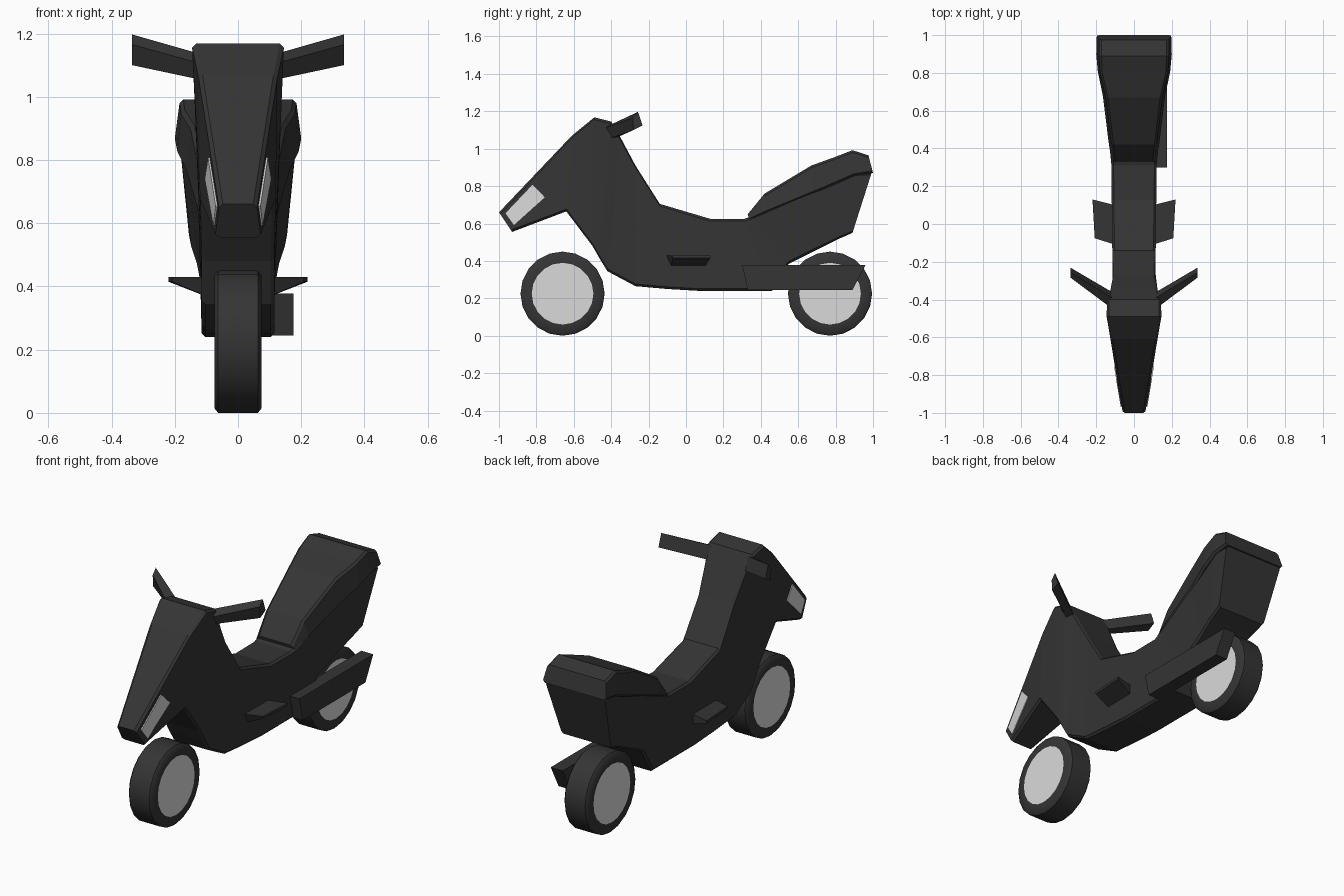
import bpy, bmesh, math
from mathutils import Vector

if "Cube" in bpy.data.objects:
    bpy.data.objects.remove(bpy.data.objects["Cube"])


def material(name, v):
    m = bpy.data.materials.new(name)
    m.diffuse_color = (v, v, v, 1)
    m.use_nodes = True
    m.node_tree.nodes["Principled BSDF"].inputs["Base Color"].default_value = m.diffuse_color
    return m


DARK = material("charcoal", 0.035)
LIGHT = material("light grey", 0.7)


def finish(bm, name, mats):
    bmesh.ops.recalc_face_normals(bm, faces=bm.faces)
    me = bpy.data.meshes.new(name)
    bm.to_mesh(me)
    bm.free()
    for m in mats:
        me.materials.append(m)
    ob = bpy.data.objects.new(name, me)
    bpy.context.collection.objects.link(ob)
    return ob


def skin(rings, name, mats):
    """Join closed rings of points into a capped solid."""
    bm = bmesh.new()
    vs = [[bm.verts.new(p) for p in r] for r in rings]
    n = len(vs[0])
    for a, b in zip(vs, vs[1:]):
        for i in range(n):
            j = (i + 1) % n
            bm.faces.new((a[i], a[j], b[j], b[i]))
    bm.faces.new(vs[0])
    bm.faces.new(vs[-1])
    return finish(bm, name, mats)


def loft(name, stations, c):
    """Each station: top y, z, half width, bottom y, z, half width; c = edge chamfer."""
    rings = []
    for ty, tz, tw, by, bz, bw in stations:
        t, b = Vector((0, ty, tz)), Vector((0, by, bz))
        d = (b - t).normalized() * c
        half = [(tw - c, t), (tw, t + d), (bw, b - d), (bw - c, b)]
        rings.append([(w, p.y, p.z) for w, p in half] +
                     [(-w, p.y, p.z) for w, p in reversed(half)])
    return skin(rings, name, [DARK])


def nose_w(y):
    return 0.06 + (y + 1) * 0.165


# Body: from nose, down over the footwell, to the tail
loft("body", [
    (-1.00, .66, nose_w(-1), -.93, .555, nose_w(-.93)),
    (-.61, 1.07, nose_w(-.61), -.64, .665, nose_w(-.64)),
    (-.49, 1.168, .145, -.50, .48, .115),
    (-.40, 1.145, .143, -.46, .41, .115),
    (-.35, 1.06, .125, -.42, .345, .115),
    (-.27, .91, .11, -.27, .265, .115),
    (-.14, .705, .115, -.10, .25, .115),
    (.13, .625, .118, .07, .24, .115),
    (.31, .625, .12, .46, .24, .115),
    (.36, .64, .125, .55, .385, .115),
    (.68, .78, .157, .70, .46, .13),
    (.90, .87, .185, .81, .515, .148),
    (.992, .87, .185, .89, .55, .155),
], .012)

# Seat: raised cushion flaring to the rear
loft("seat", [
    (.33, .65, .11, .34, .615, .12),
    (.42, .76, .12, .44, .66, .135),
    (.67, .91, .15, .68, .76, .165),
    (.80, .957, .18, .81, .815, .192),
    (.89, .992, .185, .90, .855, .2),
    (.975, .965, .185, 1.0, .87, .197),
], .012)

# Handlebars, foot pegs and headlights, one on each side
for s, side in ((1, "right"), (-1, "left")):
    skin([
        [(s * .10, y, z) for y, z in ((-.46, 1.10), (-.40, 1.13), (-.37, 1.06), (-.42, 1.05))],
        [(s * .335, y, z) for y, z in ((-.285, 1.165), (-.257, 1.197), (-.232, 1.125), (-.28, 1.10))],
    ], "handlebar_" + side, [DARK])
    skin([
        [(s * .10, y, z) for y, z in ((-.11, .43), (.10, .43), (.10, .368), (-.08, .368))],
        [(s * x, y, z) for x, y, z in ((.208, -.075, .43), (.22, .13, .43),
                                       (.22, .13, .415), (.208, -.07, .415))],
    ], "foot_peg_" + side, [DARK])
    quad = [(-.965, .655), (-.82, .808), (-.755, .74), (-.92, .592)]
    skin([[(s * (nose_w(y) + o), y, z) for y, z in quad] for o in (-.002, .005)],
         "headlight_" + side, [LIGHT])

# Exhaust on the right only
skin([[(x, y, z) for y, z in ((.30, .378), (.96, .378), (.89, .245), (.33, .245))]
      for x in (.10, .175)], "exhaust", [DARK])


# Wheels: turned tyre with a pale hub disc on both sides
def wheel(name, y, z=.23, r=.225, w=.075, hub=.165, seg=20):
    prof = [(hub, -w), (r - .015, -w), (r, -w + .012),
            (r, w - .012), (r - .015, w), (hub, w)]
    rings = [[(x, y + rad * math.cos(math.tau * i / seg), r + rad * math.sin(math.tau * i / seg))
              for i in range(seg)] for rad, x in prof]
    ob = skin(rings, name, [DARK, LIGHT])
    for p in ob.data.polygons:
        p.material_index = 1 if len(p.vertices) > 4 else 0
    bpy.ops.object.select_all(action='DESELECT')
    ob.select_set(True)
    bpy.context.view_layer.objects.active = ob
    bpy.ops.object.shade_smooth_by_angle(angle=math.radians(40))


wheel("front_wheel", -.66)
wheel("rear_wheel", .77)
